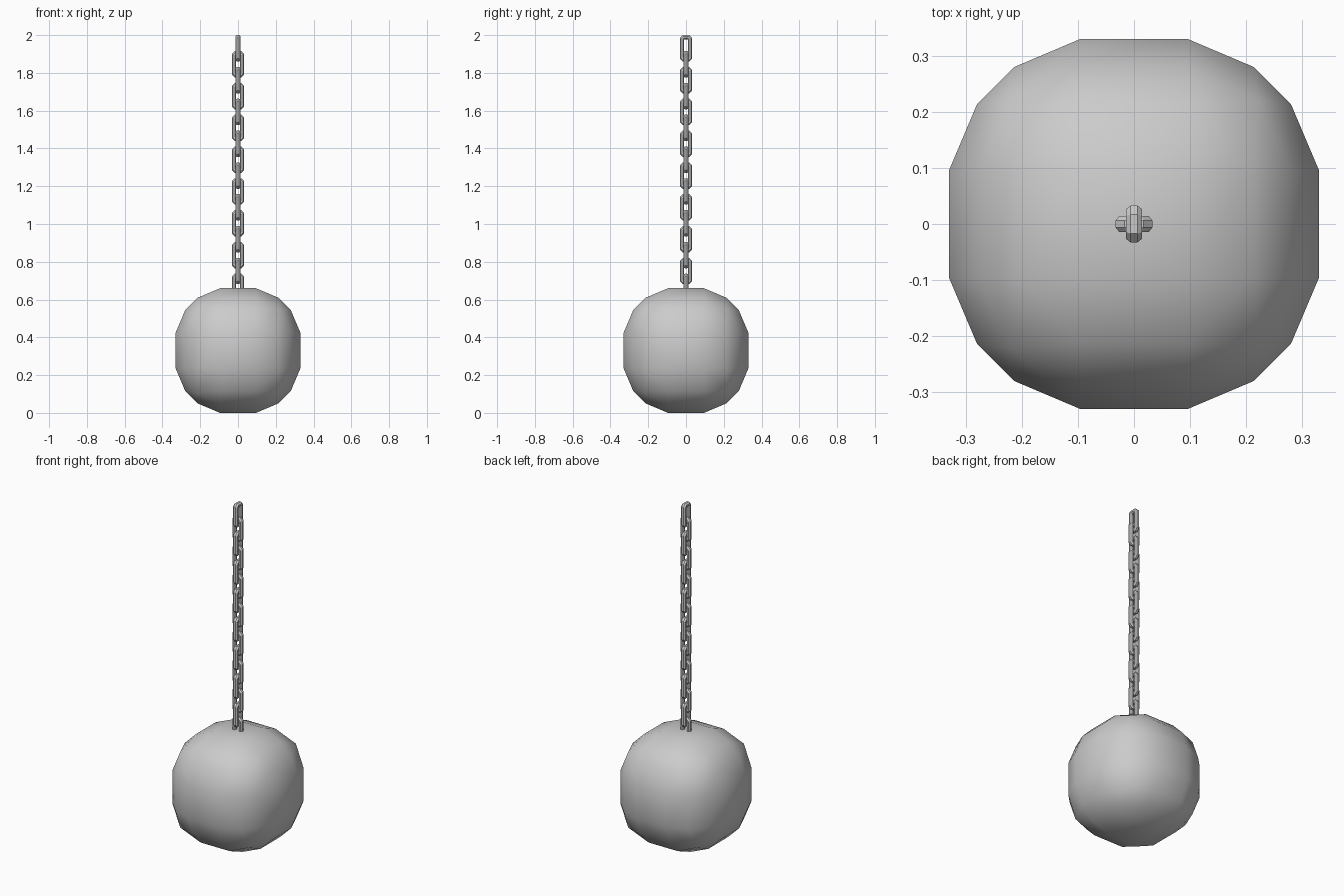
import bpy, bmesh
from math import sin, cos, pi, radians
from itertools import permutations, product

if "Cube" in bpy.data.objects:
    bpy.data.objects.remove(bpy.data.objects["Cube"])


def finish(bm, name, angle):
    bmesh.ops.recalc_face_normals(bm, faces=bm.faces)
    me = bpy.data.meshes.new(name)
    bm.to_mesh(me)
    bm.free()
    ob = bpy.data.objects.new(name, me)
    bpy.context.collection.objects.link(ob)
    bpy.ops.object.select_all(action='DESELECT')
    ob.select_set(True)
    bpy.context.view_layer.objects.active = ob
    bpy.ops.object.shade_smooth_by_angle(angle=radians(angle))
    return ob


# Ball: rounded cube given by one corner's vertex kinds, mirrored and permuted
bm = bmesh.new()
points = set()
for kind in ((.095, .095, .33), (.095, .213, .28), (.222, .222, .222)):
    for p in permutations(kind):
        for s in product((-1, 1), repeat=3):
            points.add(tuple(a * b for a, b in zip(p, s)))
for p in sorted(points):
    bm.verts.new((p[0], p[1], p[2] + .33))
bmesh.ops.convex_hull(bm, input=bm.verts)
bmesh.ops.dissolve_limit(bm, angle_limit=radians(3), verts=bm.verts, edges=bm.edges)
finish(bm, "wrecking_ball", 30)


# Chain link: octagonal section swept round a chamfered rectangle
def link(name, top, along_x):
    bm = bmesh.new()
    w, h, c, r, d = .0215, .0585, .009, .0115, .0145
    path = [(w, h - c), (w - c, h), (c - w, h), (-w, h - c),
            (-w, c - h), (c - w, -h), (w - c, -h), (w, c - h)]
    rings = []
    for i, (u, v) in enumerate(path):
        # mitre direction points outwards at each path corner
        su, sv = (1 if u > 0 else -1), (1 if v > 0 else -1)
        flat = abs(v) >= h - 1e-6
        nu, nv = (su * .414, sv) if flat else (su, sv * .414)
        ring = []
        for k in range(8):
            a = 2 * pi * (k + .5) / 8
            o = r * cos(a) / cos(pi / 8)
            side = d * sin(a) / cos(pi / 8)
            pu, z = u + nu * o, v + nv * o + top - h - r
            ring.append(bm.verts.new((pu, side, z) if along_x else (side, pu, z)))
        rings.append(ring)
    for i in range(8):
        a, b = rings[i], rings[(i + 1) % 8]
        for k in range(8):
            m = (k + 1) % 8
            bm.faces.new((a[k], a[m], b[m], b[k]))
    finish(bm, name, 30)


# Chain: alternating links from the top down into the ball
for i in range(16):
    link(f"chain_link_{i + 1}", 2 - i * .0842, i % 2 == 1)
